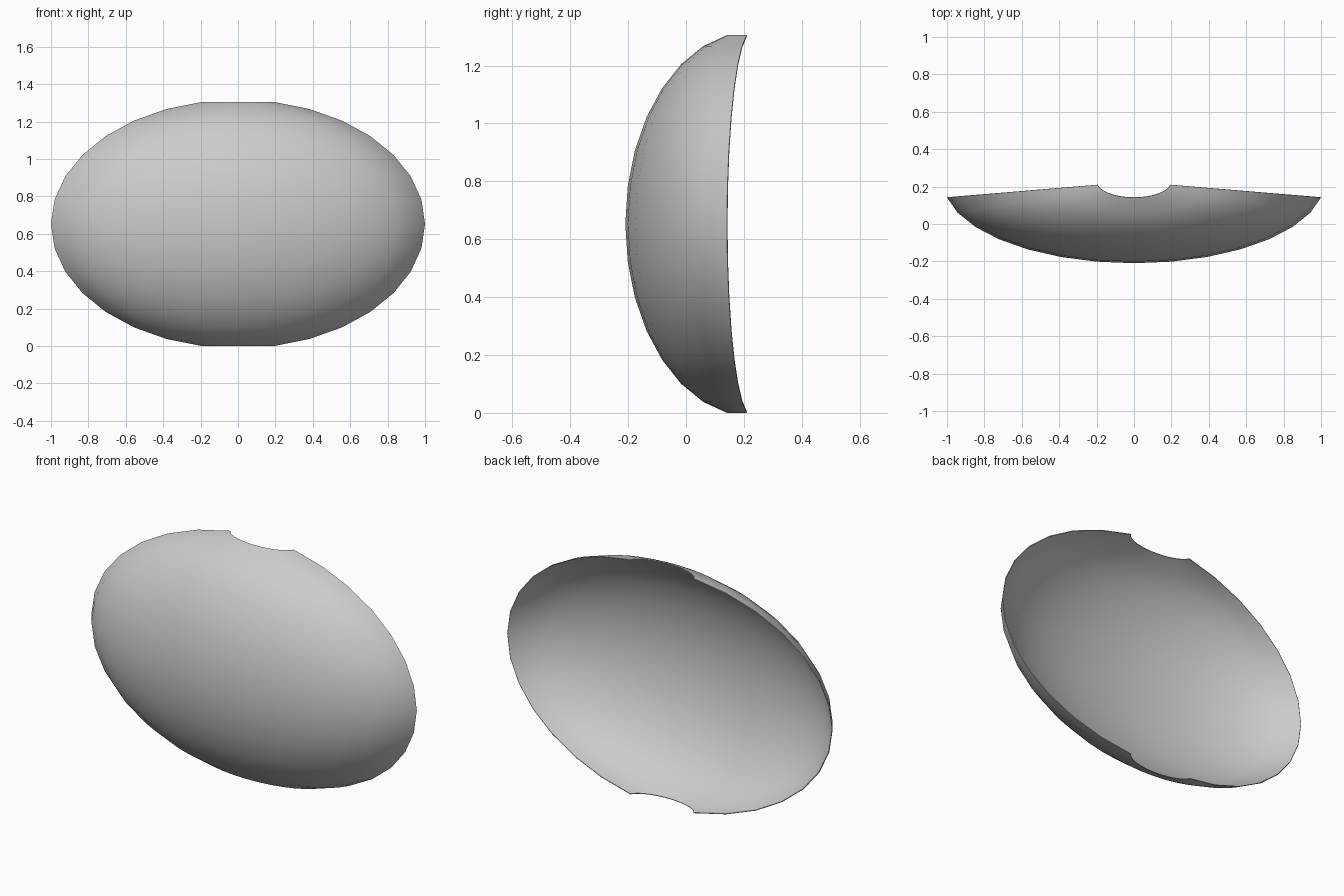
import bpy
import bmesh
from mathutils import Matrix

if "Cube" in bpy.data.objects:
    bpy.data.objects.remove(bpy.data.objects["Cube"])

# Reflector dish: front part of a squashed UV sphere with both poles left open
HALF_X, HALF_Y, HALF_Z = 1.0196, 0.436, 0.665
CENTRE_Y, CENTRE_Z = 0.2263, 0.6525

bm = bmesh.new()
bmesh.ops.create_uvsphere(bm, u_segments=32, v_segments=16, radius=1.0)
back_and_poles = [v for v in bm.verts if v.co.y > -0.03]
bmesh.ops.delete(bm, geom=back_and_poles, context='VERTS')
bm.transform(Matrix.Translation((0, CENTRE_Y, CENTRE_Z))
             @ Matrix.Diagonal((HALF_X, HALF_Y, HALF_Z, 1)))
bmesh.ops.recalc_face_normals(bm, faces=bm.faces)
# Normals must point to the front
if sum(f.normal.y * f.calc_area() for f in bm.faces) > 0:
    bmesh.ops.reverse_faces(bm, faces=bm.faces)

mesh = bpy.data.meshes.new("dish")
bm.to_mesh(mesh)
bm.free()
dish = bpy.data.objects.new("dish", mesh)
bpy.context.collection.objects.link(dish)
bpy.context.view_layer.objects.active = dish
dish.select_set(True)

# Thin sheet thickness, grown inwards
shell = dish.modifiers.new("thickness", 'SOLIDIFY')
shell.thickness = 0.004
shell.offset = -1
bpy.ops.object.modifier_apply(modifier=shell.name)
bpy.ops.object.shade_smooth_by_angle(angle=0.8)
